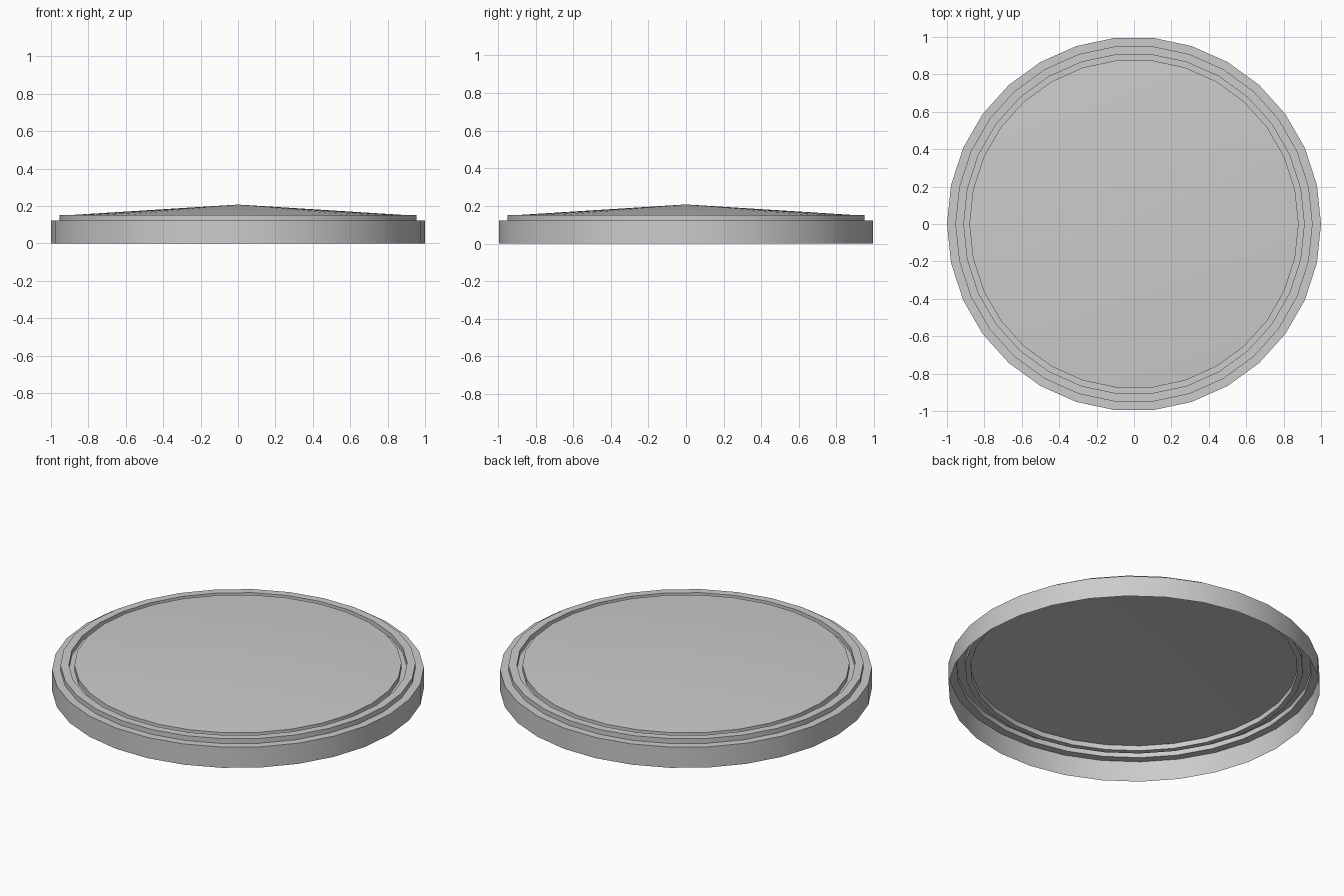
import bpy, bmesh
from math import cos, sin, pi, radians

if "Cube" in bpy.data.objects:
    bpy.data.objects.remove(bpy.data.objects["Cube"])

SIDES = 30

# Half profile (radius, height): open-bottomed skirt, ledge, raised rim, groove, shallow cone top
profile = [(1.0, 0.0), (1.0, 0.123), (0.955, 0.123), (0.955, 0.152),
           (0.91, 0.152), (0.91, 0.123), (0.88, 0.123), (0.88, 0.153)]
APEX = 0.208

bm = bmesh.new()
rings = [[bm.verts.new((r * cos(2 * pi * i / SIDES), r * sin(2 * pi * i / SIDES), z))
          for i in range(SIDES)] for r, z in profile]

# Bands between neighbouring rings
for low, high in zip(rings, rings[1:]):
    for i in range(SIDES):
        j = (i + 1) % SIDES
        bm.faces.new((low[i], low[j], high[j], high[i]))

# Cone top
tip = bm.verts.new((0, 0, APEX))
for i in range(SIDES):
    bm.faces.new((rings[-1][i], rings[-1][(i + 1) % SIDES], tip))

mesh = bpy.data.meshes.new("round_lid")
bm.to_mesh(mesh)
bm.free()
lid = bpy.data.objects.new("round_lid", mesh)
bpy.context.collection.objects.link(lid)

# Smooth round walls, crisp steps
bpy.context.view_layer.objects.active = lid
lid.select_set(True)
bpy.ops.object.shade_smooth_by_angle(angle=radians(30))
